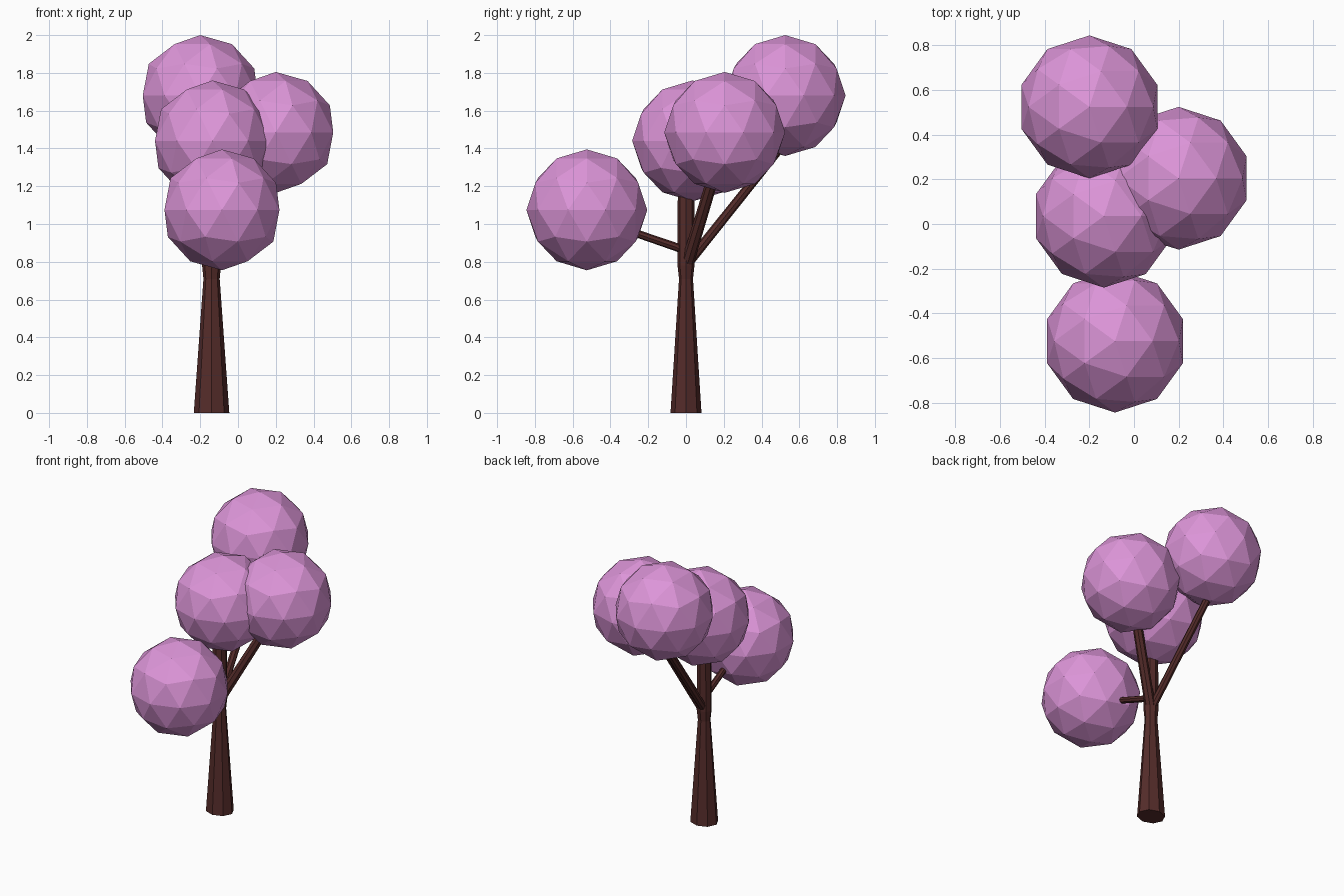
import bpy, bmesh, math
from mathutils import Vector

if "Cube" in bpy.data.objects:
    bpy.data.objects.remove(bpy.data.objects["Cube"])


def material(name, rgb):
    m = bpy.data.materials.new(name)
    m.diffuse_color = (*rgb, 1)
    m.use_nodes = True
    m.node_tree.nodes["Principled BSDF"].inputs["Base Color"].default_value = m.diffuse_color
    return m


bark = material("bark", (0.09, 0.025, 0.023))
blossom = material("blossom", (0.72, 0.30, 0.69))


def finish(name, bm, mat):
    bmesh.ops.recalc_face_normals(bm, faces=bm.faces)
    me = bpy.data.meshes.new(name)
    bm.to_mesh(me)
    bm.free()
    me.materials.append(mat)
    ob = bpy.data.objects.new(name, me)
    bpy.context.collection.objects.link(ob)
    return ob


def tube(name, rings, sides, mat):
    """Loft through rings of (centre, x radius, y radius), capped at both ends."""
    bm = bmesh.new()
    axis = (Vector(rings[-1][0]) - Vector(rings[0][0])).normalized()
    rot = Vector((0, 0, 1)).rotation_difference(axis)
    loops = []
    for c, rx, ry in rings:
        loop = []
        for i in range(sides):
            a = math.tau * i / sides
            loop.append(bm.verts.new(
                Vector(c) + rot @ Vector((rx * math.cos(a), ry * math.sin(a), 0))))
        loops.append(loop)
    for lo, hi in zip(loops, loops[1:]):
        for i in range(sides):
            j = (i + 1) % sides
            bm.faces.new((lo[i], lo[j], hi[j], hi[i]))
    bm.faces.new(loops[0][::-1])
    bm.faces.new(loops[-1])
    return finish(name, bm, mat)


# Trunk: tapers upward, then flares slightly where the branches fork
tube("trunk", [((-0.14, 0, z), rx, ry) for z, rx, ry in
               [(0, 0.094, 0.082), (0.71, 0.043, 0.037),
                (0.78, 0.050, 0.045), (1.3, 0.045, 0.043)]], 8, bark)

# Branches: start, end, start radius, end radius
for name, a, b, r0, r1 in [
    ("front_branch", (-0.14, 0.0, 0.86), (-0.09, -0.45, 1.015), 0.022, 0.020),
    ("right_branch", (-0.14, 0.0, 0.77), (0.17, 0.19, 1.40), 0.034, 0.030),
    ("back_branch", (-0.14, 0.0, 0.78), (-0.20, 0.52, 1.43), 0.026, 0.024),
]:
    tube(name, [(a, r0, r0), (b, r1, r1)], 8, bark)

# Leaf clusters: faceted balls
for name, c in [
    ("back_foliage", (-0.20, 0.525, 1.68)),
    ("right_foliage", (0.20, 0.205, 1.485)),
    ("centre_foliage", (-0.135, 0.035, 1.44)),
    ("front_foliage", (-0.085, -0.525, 1.075)),
]:
    bm = bmesh.new()
    bmesh.ops.create_icosphere(bm, subdivisions=2, radius=0.32)
    finish(name, bm, blossom).location = c
